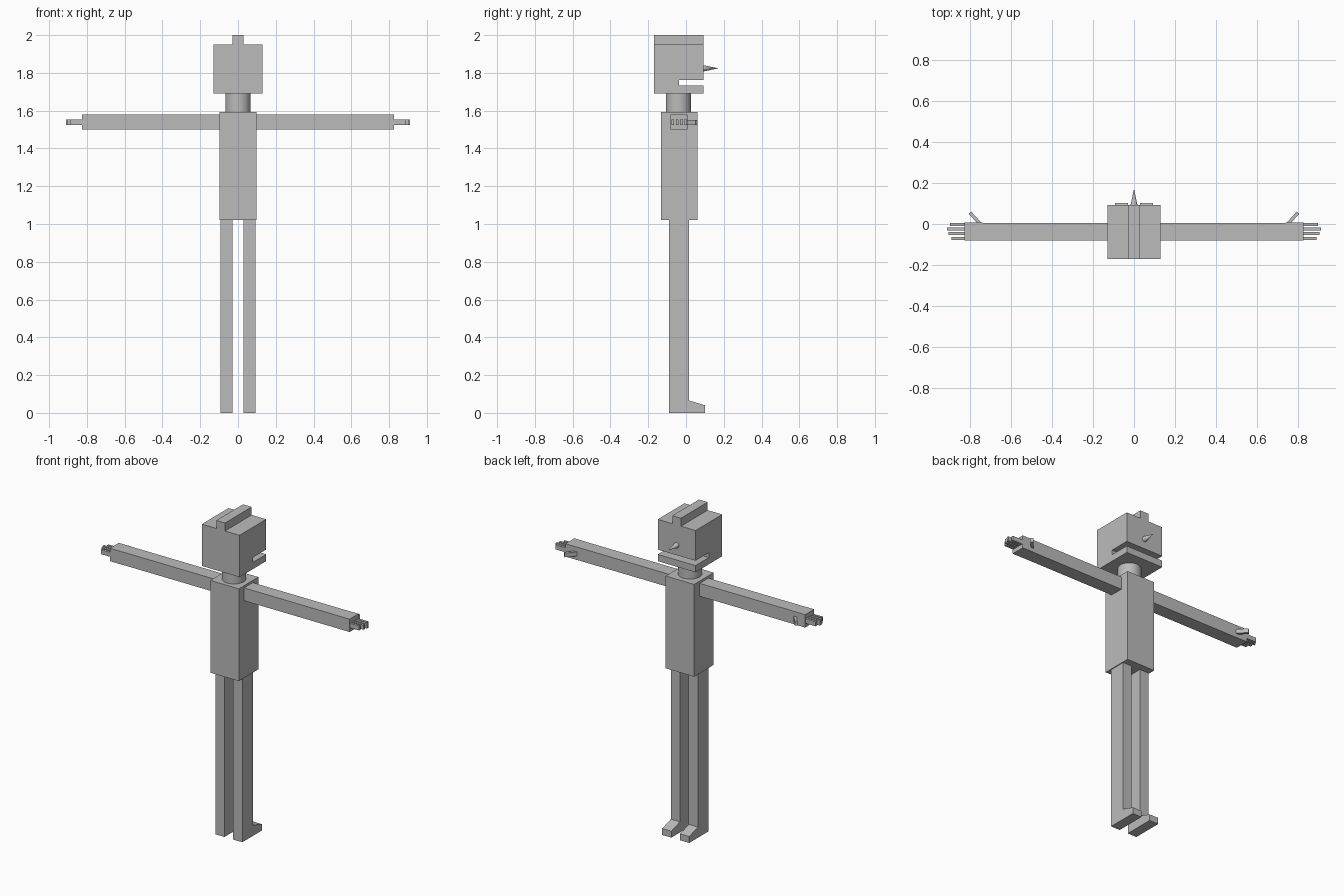
import bpy, math
from mathutils import Matrix, Vector

if "Cube" in bpy.data.objects:
    bpy.data.objects.remove(bpy.data.objects["Cube"])

grey = bpy.data.materials.new("plain grey")
grey.diffuse_color = (0.5, 0.5, 0.5, 1)
grey.use_nodes = True
grey.node_tree.nodes["Principled BSDF"].inputs["Base Color"].default_value = grey.diffuse_color


def mesh_object(name, verts, faces):
    me = bpy.data.meshes.new(name)
    me.from_pydata(verts, [], faces)
    me.materials.append(grey)
    ob = bpy.data.objects.new(name, me)
    bpy.context.collection.objects.link(ob)
    return ob


def side_profile(name, x0, x1, pts):
    """Extrude a counter-clockwise (y, z) outline from x0 to x1."""
    x0, x1 = sorted((x0, x1))
    n = len(pts)
    verts = [(x, y, z) for x in (x0, x1) for y, z in pts]
    faces = [tuple(reversed(range(n))), tuple(range(n, 2 * n))]
    faces += [(i, (i + 1) % n, n + (i + 1) % n, n + i) for i in range(n)]
    return mesh_object(name, verts, faces)


def box(name, x0, x1, y0, y1, z0, z1):
    return side_profile(name, x0, x1, [(y0, z0), (y1, z0), (y1, z1), (y0, z1)])


def finish_round(name):
    ob = bpy.context.object
    ob.name = name
    ob.data.materials.append(grey)
    bpy.ops.object.shade_smooth_by_angle()


# Head with a mouth slot and a crest along the top
side_profile("head", -0.13, 0.13,
             [(-0.17, 1.69), (0.092, 1.69), (0.092, 1.732), (-0.038, 1.732),
              (-0.038, 1.762), (0.092, 1.762), (0.092, 1.95), (-0.17, 1.95)])
box("crest", -0.03, 0.03, -0.17, 0.092, 1.95, 2.0)

# Pointed nose
bpy.ops.mesh.primitive_cone_add(vertices=32, radius1=0.017, radius2=0, depth=0.08,
                                location=(0, 0.131, 1.824),
                                rotation=(-math.pi / 2, 0, 0))
finish_round("nose")

# Neck and torso
bpy.ops.mesh.primitive_cylinder_add(vertices=32, radius=0.067, depth=0.1,
                                    location=(0, -0.04, 1.642))
finish_round("neck")
box("torso", -0.098, 0.098, -0.132, 0.06, 1.02, 1.594)

# Limbs, repeated on both sides
fingers = [(-0.07, 0.888), (-0.047, 0.903), (-0.024, 0.91), (-0.003, 0.895)]
for side, s in (("right", 1), ("left", -1)):
    # Leg with a sloped foot in one outline
    side_profile(side + "_leg", s * 0.03, s * 0.093,
                 [(-0.09, 0), (0.101, 0), (0.101, 0.04), (0.016, 0.066),
                  (0.016, 1.02), (-0.09, 1.02)])
    box(side + "_arm", s * 0.098, s * 0.738, -0.08, 0.006, 1.5, 1.58)
    box(side + "_hand", s * 0.738, s * 0.825, -0.081, 0.007, 1.5, 1.58)
    for i, (y, tip) in enumerate(fingers):
        box(f"{side}_finger_{i + 1}", s * 0.825, s * tip,
            y - 0.007, y + 0.007, 1.525, 1.553)
    # Thumb angled forward and outward
    thumb = box(side + "_thumb", -0.01, 0.072, -0.008, 0.008, 1.525, 1.551)
    angle = math.radians(48) if s > 0 else math.radians(132)
    thumb.matrix_world = (Matrix.Translation(Vector((s * 0.75, 0.002, 0)))
                          @ Matrix.Rotation(angle, 4, 'Z'))
